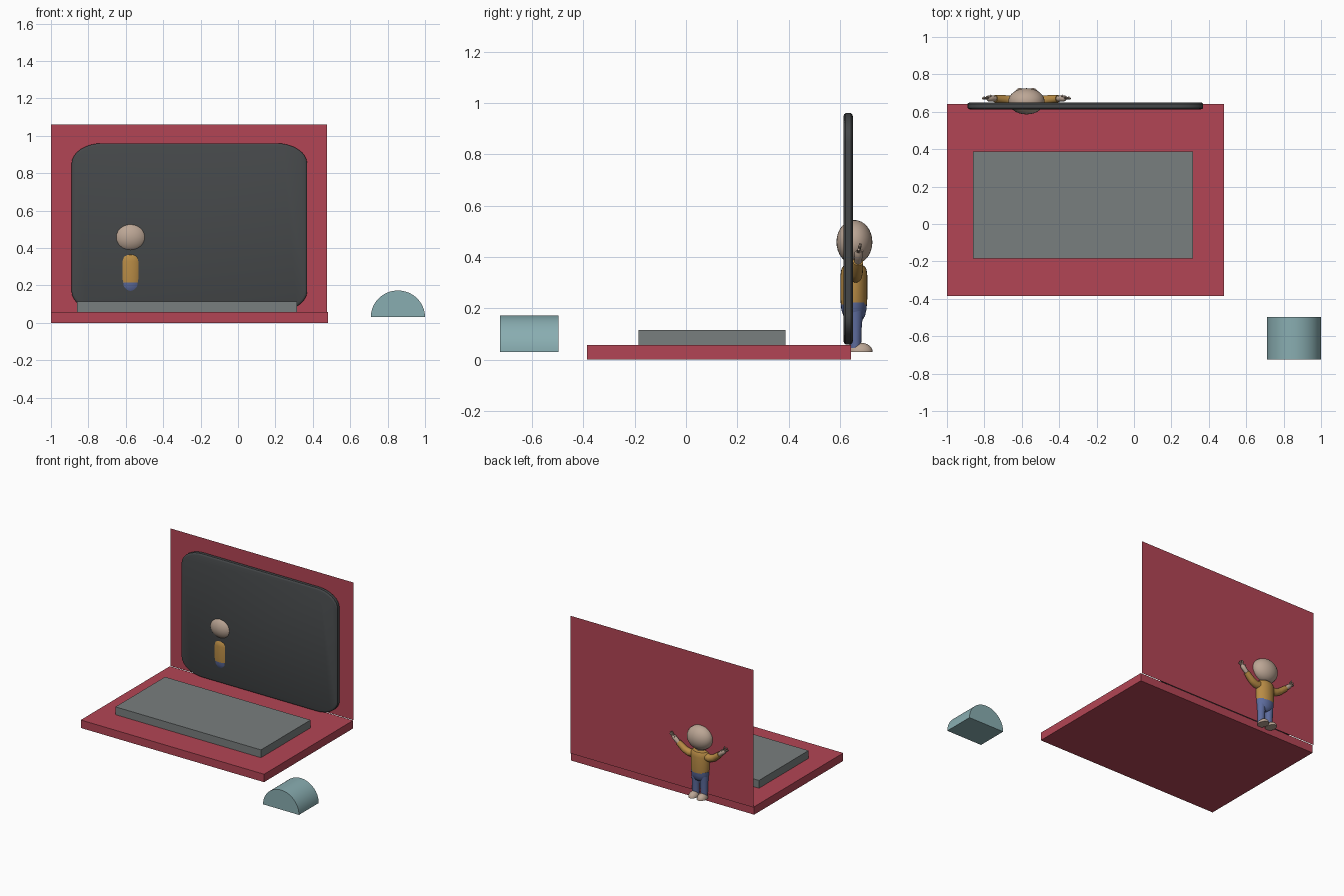
import bpy, bmesh
from math import sin, cos, pi, radians
from mathutils import Vector

if "Cube" in bpy.data.objects:
    bpy.data.objects.remove(bpy.data.objects["Cube"])


def mat(name, rgb):
    m = bpy.data.materials.new(name)
    m.diffuse_color = (*rgb, 1)
    m.use_nodes = True
    m.node_tree.nodes["Principled BSDF"].inputs["Base Color"].default_value = m.diffuse_color
    return m


RED = mat("red", (0.45, 0.06, 0.09))
DARK = mat("dark_grey", (0.06, 0.065, 0.068))
GREY = mat("key_grey", (0.19, 0.21, 0.21))
TEAL = mat("teal", (0.25, 0.42, 0.44))
SKIN = mat("skin", (0.50, 0.38, 0.30))
ORANGE = mat("orange", (0.48, 0.26, 0.06))
BLUE = mat("blue", (0.11, 0.15, 0.34))


def finish(name, bm, m, smooth=True):
    bmesh.ops.recalc_face_normals(bm, faces=bm.faces)
    me = bpy.data.meshes.new(name)
    bm.to_mesh(me)
    bm.free()
    ob = bpy.data.objects.new(name, me)
    bpy.context.collection.objects.link(ob)
    me.materials.append(m)
    if smooth:
        bpy.ops.object.select_all(action='DESELECT')
        ob.select_set(True)
        bpy.context.view_layer.objects.active = ob
        bpy.ops.object.shade_smooth_by_angle(angle=radians(35))
    return ob


def box(name, lo, hi, m):
    bm = bmesh.new()
    bmesh.ops.create_cube(bm, size=1)
    for v in bm.verts:
        v.co = Vector([(a + b) / 2 + c * (b - a) for a, b, c in zip(lo, hi, v.co)])
    return finish(name, bm, m, False)


def loft(name, rings, m):
    """Skin a list of equal-length point rings and cap both ends."""
    bm = bmesh.new()
    rows = [[bm.verts.new(p) for p in r] for r in rings]
    n = len(rows[0])
    for a, b in zip(rows, rows[1:]):
        for i in range(n):
            j = (i + 1) % n
            bm.faces.new((a[i], a[j], b[j], b[i]))
    bm.faces.new(rows[0])
    bm.faces.new(rows[-1])
    return finish(name, bm, m)


def ellipsoid(name, c, r, m, half=False):
    bm = bmesh.new()
    bmesh.ops.create_uvsphere(bm, u_segments=32, v_segments=16, radius=1)
    if half:
        cut = bmesh.ops.bisect_plane(bm, geom=bm.verts[:] + bm.edges[:] + bm.faces[:],
                                     plane_co=(0, 0, 0), plane_no=(0, 0, 1), clear_inner=True)
        bmesh.ops.holes_fill(bm, edges=[e for e in bm.edges if e.is_boundary])
    for v in bm.verts:
        v.co = Vector([a + b * d for a, b, d in zip(c, r, v.co)])
    return finish(name, bm, m)


def body_rings(profile, cx, n=28):
    """Horizontal elliptical rings from (z, y, rx, ry)."""
    return [[(cx + rx * cos(2 * pi * i / n), y + ry * sin(2 * pi * i / n), z)
             for i in range(n)] for z, y, rx, ry in profile]


def tube(name, path, m, n=16):
    """Round limb through (point, radius) stations."""
    pts = [Vector(p) for p, _ in path]
    rings = []
    for k, (_, r) in enumerate(path):
        d = (pts[min(k + 1, len(pts) - 1)] - pts[max(k - 1, 0)]).normalized()
        u = d.cross(Vector((0, 1, 0))).normalized()
        w = d.cross(u)
        rings.append([pts[k] + r * (cos(2 * pi * i / n) * u + sin(2 * pi * i / n) * w)
                      for i in range(n)])
    return loft(name, rings, m)


# base slab and keyboard block
box("base", (-1, -0.385, 0), (0.48, 0.642, 0.058), RED)
box("keyboard", (-0.86, -0.185, 0.058), (0.315, 0.387, 0.115), GREY)

# lid: a single upright sheet
bm = bmesh.new()
bm.faces.new([bm.verts.new((x, 0.651, z))
              for x, z in ((-1, 0.056), (0.476, 0.056), (0.476, 1.06), (-1, 1.06))])
finish("lid", bm, RED, False)


# screen: slab with stretched round corners and softened rim
def screen_ring(y, inset):
    ring = []
    for k, (sx, sz) in enumerate(((1, 1), (-1, 1), (-1, -1), (1, -1))):
        for i in range(9):
            a = pi / 2 * (k + i / 8)
            ring.append((-0.26 + sx * 0.465 + (0.165 - inset) * cos(a), y,
                         0.51 + sz * 0.34 + (0.11 - inset) * sin(a)))
    return ring


loft("screen", [screen_ring(0.613, 0.012), screen_ring(0.616, 0.004), screen_ring(0.621, 0),
                screen_ring(0.642, 0), screen_ring(0.647, 0.004), screen_ring(0.65, 0.012)], DARK)

# mouse: half cylinder lying front to back
loft("mouse", [[(0.855 + 0.145 * cos(pi * i / 32), y, 0.03 + 0.143 * sin(pi * i / 32))
                for i in range(33)] for y in (-0.725, -0.497)], TEAL)

# figure standing behind the lid, facing the back
CX = -0.575
ellipsoid("head", (CX, 0.656, 0.458), (0.097, 0.07, 0.086), SKIN)
loft("shirt", body_rings([(0.215, 0.654, 0.066, 0.051), (0.235, 0.654, 0.069, 0.052),
                          (0.33, 0.654, 0.069, 0.052), (0.352, 0.654, 0.066, 0.049),
                          (0.364, 0.654, 0.056, 0.042), (0.37, 0.654, 0.032, 0.026)], CX), ORANGE)
loft("neck", body_rings([(0.36, 0.654, 0.03, 0.025), (0.39, 0.654, 0.03, 0.025)], CX), SKIN)
loft("hips", body_rings([(0.145, 0.656, 0.025, 0.018), (0.152, 0.656, 0.042, 0.03),
                         (0.17, 0.655, 0.058, 0.042), (0.195, 0.654, 0.066, 0.049),
                         (0.222, 0.654, 0.068, 0.051)], CX), BLUE)

for side, s in (("left", -1), ("right", 1)):
    def at(x, y, z):
        return (CX + s * x, y, z)

    # leg and flat-soled shoe
    loft(side + "_leg", body_rings([(0.045, 0.66, 0.025, 0.022), (0.12, 0.66, 0.027, 0.024),
                                    (0.19, 0.656, 0.03, 0.034)], CX + s * 0.033), BLUE)
    ellipsoid(side + "_shoe", at(0.034, 0.681, 0.03), (0.033, 0.046, 0.036), SKIN, True)

    # raised sleeve, hand and fingers
    tube(side + "_sleeve", [(at(0.045, 0.658, 0.33), 0.028), (at(0.085, 0.66, 0.326), 0.026),
                            (at(0.12, 0.665, 0.342), 0.024), (at(0.168, 0.67, 0.382), 0.02)], ORANGE)
    tube(side + "_hand", [(at(0.16, 0.67, 0.375), 0.014), (at(0.185, 0.671, 0.398), 0.016),
                          (at(0.203, 0.672, 0.414), 0.016), (at(0.212, 0.672, 0.422), 0.009)], SKIN)
    for k, (dx, dy, dz) in enumerate(((0.235, 0.672, 0.43), (0.228, 0.676, 0.444),
                                      (0.212, 0.68, 0.452), (0.19, 0.688, 0.425))):
        tube(f"{side}_finger_{k + 1}", [(at(0.2, 0.672, 0.411), 0.006), (at(dx, dy, dz), 0.005)], SKIN, 8)
